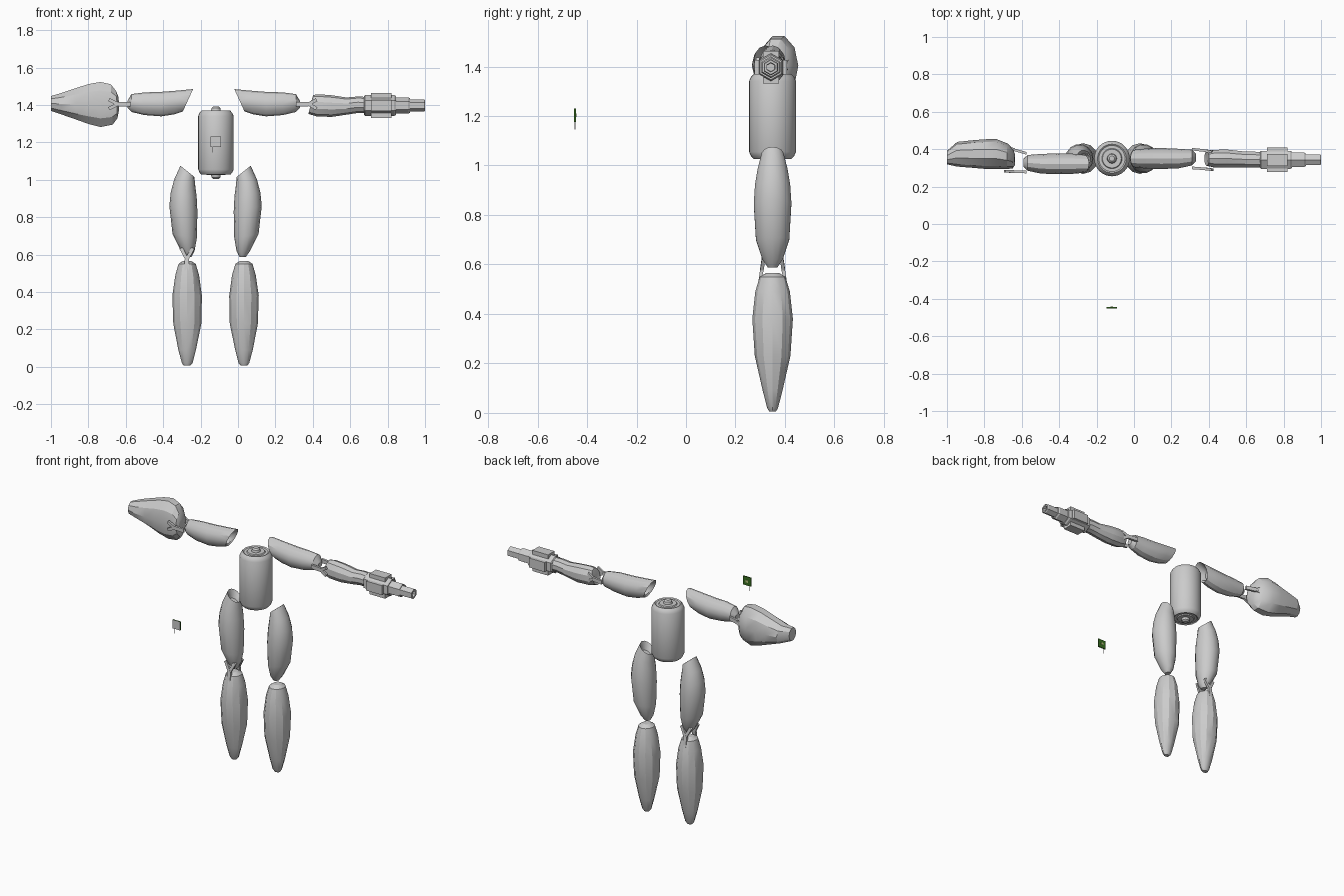
import bpy, bmesh, math
from mathutils import Vector

if "Cube" in bpy.data.objects:
    bpy.data.objects.remove(bpy.data.objects["Cube"])


def material(name, rgb):
    m = bpy.data.materials.new(name)
    m.diffuse_color = (*rgb, 1)
    m.use_nodes = True
    m.node_tree.nodes["Principled BSDF"].inputs["Base Color"].default_value = m.diffuse_color
    return m


GREY = material("light grey", (0.6, 0.6, 0.6))
GREEN = material("board green", (0.04, 0.16, 0.015))
PALE = material("pale yellow green", (0.45, 0.55, 0.2))


def finish(name, bm, mat=GREY, angle=28):
    bmesh.ops.recalc_face_normals(bm, faces=bm.faces)
    me = bpy.data.meshes.new(name)
    bm.to_mesh(me)
    bm.free()
    ob = bpy.data.objects.new(name, me)
    bpy.context.collection.objects.link(ob)
    me.materials.append(mat)
    bpy.ops.object.select_all(action='DESELECT')
    ob.select_set(True)
    bpy.context.view_layer.objects.active = ob
    bpy.ops.object.shade_smooth_by_angle(angle=math.radians(angle))
    return ob


def shell(name, stations, sides=12, flip=None, dy=0.0, turn=0.0, angle=28):
    """Loft oval rings; each station is (x1, z1, x2, z2, y centre, y half width)."""
    bm = bmesh.new()
    rings = []
    for x1, z1, x2, z2, yc, hy in stations:
        ring = []
        for i in range(sides):
            a = 2 * math.pi * (i + turn) / sides
            t = 0.5 + 0.5 * math.cos(a)
            x = x2 + (x1 - x2) * t
            if flip is not None:
                x = 2 * flip - x
            ring.append(bm.verts.new((x, yc + dy + hy * math.sin(a), z2 + (z1 - z2) * t)))
        rings.append(ring)
    for a, b in zip(rings, rings[1:]):
        for i in range(sides):
            j = (i + 1) % sides
            bm.faces.new((a[i], a[j], b[j], b[i]))
    bm.faces.new(rings[0])
    bm.faces.new(rings[-1])
    return finish(name, bm, angle=angle)


def box(bm, lo, hi):
    r = bmesh.ops.create_cube(bm, size=1)
    for v in r["verts"]:
        v.co = Vector([(l + h) / 2 + c * (h - l) for l, h, c in zip(lo, hi, v.co)])


def bar(bm, p, q, w, t):
    """Flat bar from p to q, w wide in the xz plane and t thick in y."""
    p, q = Vector(p), Vector(q)
    d = q - p
    side = Vector((-d.z, 0, d.x)).normalized() * w / 2
    th = Vector((0, t / 2, 0))
    vs = [bm.verts.new(e + s * side + k * th) for e in (p, q)
          for s, k in ((-1, -1), (1, -1), (1, 1), (-1, 1))]
    bm.faces.new(vs[:4])
    bm.faces.new(vs[4:])
    for i in range(4):
        j = (i + 1) % 4
        bm.faces.new((vs[i], vs[j], vs[4 + j], vs[4 + i]))


def brace(name, stem, fork, tips, ys):
    """Pair of Y shaped joint plates; ys gives (stem y, tip y) of each plate."""
    bm = bmesh.new()
    for y0, y1 in ys:
        mid = (fork[0], (y0 + y1) / 2, fork[1])
        bar(bm, (stem[0], y0, stem[1]), mid, 0.024, 0.014)
        for t in tips:
            bar(bm, mid, (t[0], y1, t[1]), 0.018, 0.014)
    finish(name, bm)


# Barrel torso with stepped caps and end knobs
bm = bmesh.new()
half = [(0, 0.195), (0.014, 0.194), (0.023, 0.186), (0.026, 0.172), (0.05, 0.172),
        (0.054, 0.166), (0.07, 0.166), (0.077, 0.171), (0.087, 0.16), (0.095, 0.143)]
outline = half + [(r, -h) for r, h in reversed(half)]
pts = [bm.verts.new((r, 0, h)) for r, h in outline]
edges = [bm.edges.new(e) for e in zip(pts, pts[1:])]
bmesh.ops.spin(bm, geom=pts + edges, axis=(0, 0, 1), cent=(0, 0, 0),
               angle=2 * math.pi, steps=32, use_duplicate=False)
bmesh.ops.remove_doubles(bm, verts=bm.verts, dist=0.0005)
bmesh.ops.translate(bm, verts=bm.verts, vec=(-0.118, 0.35, 1.198))
finish("barrel_torso", bm, angle=35)

# Legs: a cupped thigh and a tapered shin on each side
thigh = [(-.297, 1.02, -.25, .99, .35, .025), (-.304, 1.06, -.24, 1.012, .35, .037),
         (-.308, 1.075, -.233, 1.015, .35, .045), (-.342, 1.0, -.228, .965, .35, .062),
         (-.36, .93, -.221, .91, .35, .073), (-.367, .86, -.217, .83, .35, .078),
         (-.35, .71, -.22, .69, .35, .069), (-.305, .62, -.232, .62, .35, .042),
         (-.282, .588, -.248, .588, .35, .02)]
shin = [(-.295, .566, -.25, .566, .35, .025), (-.318, .55, -.226, .55, .35, .052),
        (-.335, .49, -.208, .49, .35, .07), (-.351, .38, -.193, .38, .35, .082),
        (-.346, .23, -.196, .23, .35, .072), (-.319, .09, -.225, .09, .35, .04),
        (-.3, .02, -.243, .02, .35, .022), (-.29, .006, -.255, .006, .35, .014)]
for side, flip in (("left", None), ("right", -0.12)):
    shell(side + "_thigh", thigh, 14, flip)
    shell(side + "_shin", shin, 12, flip)
brace("knee_brace", (-.273, .515), (-.273, .575), [(-.305, .635), (-.241, .635)],
      [(.297, .315), (.403, .385)])

# Upper arms with slanted cupped shoulder ends
upper_arm = [(.055, 1.45, .07, 1.39, .35, .025), (.0, 1.475, .038, 1.378, .35, .042),
             (-.02, 1.485, .035, 1.365, .35, .048), (.06, 1.477, .08, 1.35, .35, .054),
             (.15, 1.47, .15, 1.339, .35, .056), (.24, 1.467, .24, 1.346, .35, .052),
             (.31, 1.458, .308, 1.362, .355, .042), (.332, 1.42, .332, 1.385, .355, .02)]
shell("right_upper_arm", upper_arm, 12)
shell("left_upper_arm", upper_arm, 12, flip=-0.13, dy=-0.028)

# Elbow braces
brace("right_elbow_brace", (.31, 1.405), (.378, 1.405), [(.42, 1.428), (.42, 1.38)],
      [(.4, .385), (.3, .29)])
brace("left_elbow_brace", (-.575, 1.405), (-.64, 1.405), [(-.69, 1.428), (-.69, 1.38)],
      [(.378, .415), (.278, .282)])

# Forearm that carries the tool
shell("right_forearm", [
    (.392, 1.42, .388, 1.375, .35, .018), (.402, 1.453, .376, 1.352, .35, .04),
    (.43, 1.457, .42, 1.339, .35, .049), (.5, 1.452, .5, 1.336, .35, .05),
    (.58, 1.44, .58, 1.348, .346, .045), (.64, 1.445, .64, 1.357, .345, .044),
    (.69, 1.443, .69, 1.357, .343, .043)], 10)

# Hexagonal tool: collar, barrel and hollow muzzle
CY, CZ = .343, 1.397


def tube(name, rings):
    shell(name, [(x, CZ + r, x, CZ - r, CY, r) for x, r in rings], 6, angle=20)


tube("tool_collar", [(.675, .05), (.68, .056), (.835, .056), (.845, .05)])
tube("tool_barrel", [(.84, .044), (.91, .044), (.92, .038)])
tube("tool_muzzle", [(.915, .033), (.995, .033), (1.0, .029), (1.0, .019), (.96, .017)])
bm = bmesh.new()
for s in (-1, 1):
    a, b = sorted((s * .04, s * .066))
    box(bm, (.71, CY - .032, CZ + a), (.82, CY + .032, CZ + b))
    box(bm, (.71, CY + a, CZ - .03), (.82, CY + b, CZ + .03))
finish("tool_rails", bm)

# Large flared cannon forearm
shell("left_cannon", [
    (-1.0, 1.43, -1.0, 1.385, .355, .022), (-1.0, 1.45, -1.0, 1.366, .355, .036),
    (-.95, 1.465, -.94, 1.345, .373, .066), (-.88, 1.49, -.86, 1.316, .374, .073),
    (-.8, 1.517, -.8, 1.293, .374, .079), (-.735, 1.529, -.735, 1.276, .374, .08),
    (-.68, 1.516, -.67, 1.289, .362, .068), (-.65, 1.475, -.645, 1.325, .35, .052),
    (-.638, 1.44, -.636, 1.37, .345, .03)], 10, turn=0.5)

# Small circuit chip floating ahead, green on every side but the front
bm = bmesh.new()
box(bm, (-.146, -.452, 1.176), (-.091, -.445, 1.231))
chip = finish("chip_board", bm, GREY)
chip.data.materials.append(GREEN)
for p in chip.data.polygons:
    p.material_index = 0 if p.normal.y < -0.5 else 1
bm = bmesh.new()
box(bm, (-.126, -.446, 1.196), (-.111, -.442, 1.211))
finish("chip_core", bm, PALE)
bm = bmesh.new()
box(bm, (-.137, -.45, 1.145), (-.135, -.447, 1.178))
finish("chip_pin", bm, GREY)
